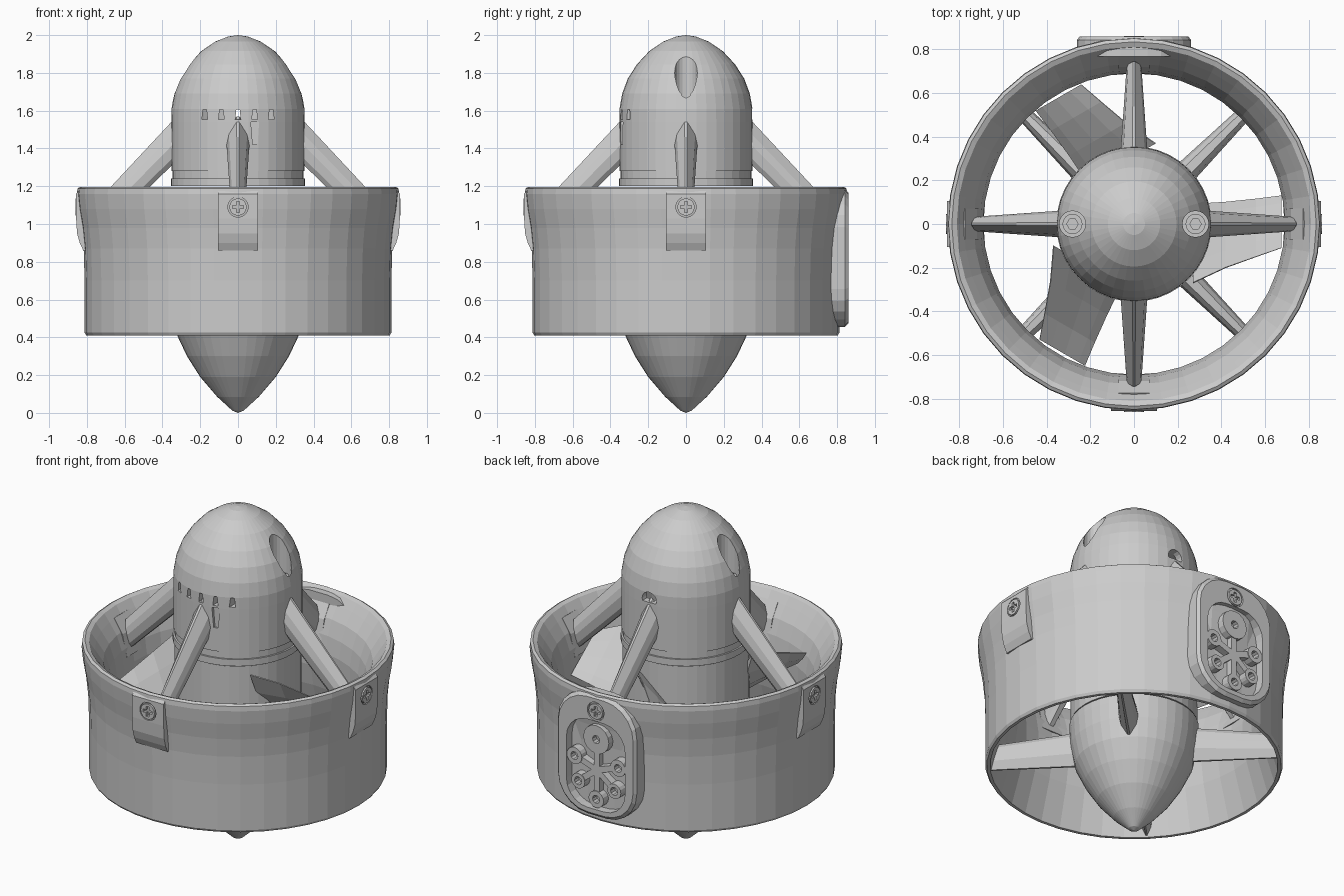
import bpy, bmesh, math
from mathutils import Matrix, Vector

if "Cube" in bpy.data.objects:
    bpy.data.objects.remove(bpy.data.objects["Cube"])

SEG = 40


def finish(name, bm, angle=0):
    bmesh.ops.remove_doubles(bm, verts=bm.verts, dist=1e-5)
    bmesh.ops.recalc_face_normals(bm, faces=bm.faces)
    bm.transform(Matrix.Rotation(math.radians(angle), 4, 'Z'))
    me = bpy.data.meshes.new(name)
    bm.to_mesh(me)
    bm.free()
    ob = bpy.data.objects.new(name, me)
    bpy.context.collection.objects.link(ob)
    return ob


def revolve(name, pts, closed=False):
    """Spin an (r, z) profile around the z axis."""
    bm = bmesh.new()
    vs = [bm.verts.new((r, 0, z)) for r, z in pts]
    es = [bm.edges.new(p) for p in zip(vs, vs[1:])]
    if closed:
        es.append(bm.edges.new((vs[-1], vs[0])))
    bmesh.ops.spin(bm, geom=vs + es, cent=(0, 0, 0), axis=(0, 0, 1),
                   angle=2 * math.pi, steps=SEG)
    bmesh.ops.dissolve_degenerate(bm, dist=1e-5, edges=bm.edges)
    return finish(name, bm)


def loft(name, rings, angle=0):
    """Skin a row of equal-length point rings, capped at both ends."""
    bm = bmesh.new()
    rows = [[bm.verts.new(p) for p in ring] for ring in rings]
    n = len(rows[0])
    for a, b in zip(rows, rows[1:]):
        for i in range(n):
            bm.faces.new((a[i], a[(i + 1) % n], b[(i + 1) % n], b[i]))
    bm.faces.new(rows[0])
    bm.faces.new(rows[-1])
    return finish(name, bm, angle)


def prism(name, outline, x0, x1, angle=0):
    """Extrude a (tangent, z) outline radially from x0 to x1."""
    return loft(name, [[(x, y, z) for y, z in outline] for x in (x0, x1)], angle)


def circle(cy, cz, r, n=16):
    return [(cy + r * math.cos(2 * math.pi * i / n),
             cz + r * math.sin(2 * math.pi * i / n)) for i in range(n)]


def rect(y0, y1, z0, z1):
    return [(y0, z0), (y1, z0), (y1, z1), (y0, z1)]


def round_rect(cz, hw, hh, rad, n=5):
    out = []
    for k, (sy, sz) in enumerate([(1, 1), (-1, 1), (-1, -1), (1, -1)]):
        for i in range(n + 1):
            a = math.pi / 2 * (k + i / n)
            out.append((sy * (hw - rad) + rad * math.cos(a),
                        cz + sz * (hh - rad) + rad * math.sin(a)))
    return out


def post(name, x, r, z0, z1, n=16):
    return loft(name, [[(x + a, b, z) for a, b in circle(0, 0, r, n)] for z in (z0, z1)])


def cut(ob, *cutters):
    """Subtract cutters from ob, bake the result and delete the cutters."""
    for c in cutters:
        m = ob.modifiers.new("cut", 'BOOLEAN')
        m.operation, m.solver, m.object = 'DIFFERENCE', 'EXACT', c
    dg = bpy.context.evaluated_depsgraph_get()
    me = bpy.data.meshes.new_from_object(ob.evaluated_get(dg))
    ob.modifiers.clear()
    ob.data = me
    for c in cutters:
        bpy.data.objects.remove(c)


def foil(upper, lower, w):
    """Teardrop section between two (r, z) points, half width w."""
    shape = [(0, .12), (.3, .8), (.55, 1), (.85, .8), (1, .4)]
    u, l = Vector(upper), Vector(lower)
    side = [(u.lerp(l, f), k * w) for f, k in shape]
    return [(p.x, k, p.y) for p, k in side] + [(p.x, -k, p.y) for p, k in side[::-1]]


# Duct ring: bell-mouthed inlet, throat, thin flared outlet
revolve("duct", [(.785, .41), (.803, .41), (.812, .425), (.812, .7), (.817, .87),
                 (.828, .98), (.845, 1.08), (.853, 1.16), (.85, 1.188), (.835, 1.197),
                 (.812, 1.187), (.78, 1.14), (.735, 1.07), (.705, .98), (.69, .88),
                 (.692, .78), (.715, .65), (.75, .53)], True)

# Tail cone and propeller hub
revolve("tail_cone", [(0, 0), (.03, .012), (.11, .085), (.2, .19), (.27, .3), (.322, .41),
                      (.345, .52), (.352, .62), (.352, .66), (0, .66)])
revolve("propeller_hub", [(0, .67), (.347, .67), (.347, 1.195), (0, 1.195)])

# Motor pod with domed nose, hollow behind the vents
pod = revolve("motor_pod", [(.31, 1.2), (.356, 1.2), (.356, 1.24), (.346, 1.24), (.346, 1.28),
                            (.353, 1.28), (.353, 1.54), (.352, 1.61), (.338, 1.69), (.308, 1.77),
                            (.26, 1.845), (.195, 1.915), (.12, 1.966), (.05, 1.993), (0, 2),
                            (0, 1.612), (.31, 1.612)], True)
cutters = []
for i in range(-2, 3):      # front vents
    x, w = i * .088, .015
    vent = [(x - w, 1.553), (x + w, 1.553), (x + w * .6, 1.607), (x - w * .6, 1.607)]
    cutters.append(prism("vent_cutter", vent, .2, .4, -90))
cutters.append(prism("latch_cutter", [(.078, 1.42), (.104, 1.42), (.112, 1.54), (.068, 1.54)],
                     .33, .4, -90))
arch = [(y, max(z, 1.553)) for y, z in circle(0, 1.566, .048)]
arch = [p for i, p in enumerate(arch) if p[1] > 1.5531 or i in (9, 15)]
cutters.append(prism("cable_hole_cutter", arch, .2, .4, 90))
for s in (-1, 1):           # recesses for the nose bolts
    cutters.append(post("bolt_recess_cutter", s * .282, .06, 1.622, 2.1, 20))
cut(pod, *cutters)

# Nose bolts with hex sockets
for s in (-1, 1):
    bolt = post("nose_bolt", s * .282, .046, 1.61, 1.655)
    cut(bolt, post("hex_cutter", s * .282, .026, 1.63, 1.7, 6))

# Inlet struts with feet, outlet stator vanes
for k in range(4):
    a = 90 * k
    loft("inlet_strut", [foil((.325, 1.57), (.325, 1.335), .062),
                         foil((.745, 1.12), (.70, .97), .034)], a)
    foot = [(.69, .93), (.80, .93), (.80, 1.13), (.775, 1.145), (.72, 1.06)]
    loft("strut_foot", [[(x, y, z) for x, z in foot] for y in (-.07, .07)], a)
    loft("stator_vane", [foil((.3, .42), (.3, .62), .055),
                         foil((.785, .42), (.748, .57), .032)], a + 45)

# Propeller: three twisted blades
BLADE = [(.27, -.27, 1.16, .09, .74, .03), (.42, -.20, 1.12, .10, .78, .024),
         (.56, -.15, 1.07, .115, .82, .018), (.675, -.11, 1.03, .13, .85, .012)]
for k in range(3):
    rings = []
    for r, y0, z0, y1, z1, t in BLADE:
        p, q = Vector((r, y0, z0)), Vector((r, y1, z1))
        n = Vector((0, z1 - z0, y0 - y1)).normalized() * t
        side = [(0, .1), (.25, .8), (.55, 1), (.85, .6), (1, .1)]
        rings.append([p.lerp(q, f) + n * (h + .8 * math.sin(math.pi * f)) for f, h in side] +
                     [p.lerp(q, f) - n * (h - .8 * math.sin(math.pi * f)) for f, h in side[::-1]])
    loft("propeller_blade", rings, 120 * k)


def screw(angle):
    head = prism("cross_screw", circle(0, 1.09, .046), .80, .8605, angle)
    cut(head, prism("slot_cutter", rect(-.03, .03, 1.081, 1.099), .84, .9, angle),
        prism("slot_cutter", rect(-.009, .009, 1.06, 1.12), .84, .9, angle))


# Clips on three sides, screws on all four
for a in (0, 180, 270):
    prof = [(.79, .86), (.819, .86), (.838, .9), (.852, .95), (.857, 1.03), (.857, 1.16),
            (.845, 1.175), (.8, 1.16)]
    clip = loft("duct_clip", [[(x, y, z) for x, z in prof] for y in (-.105, .105)], a)
    cut(clip, prism("screw_recess_cutter", circle(0, 1.09, .054), .835, .9, a))
    screw(a)
screw(90)

# Rear mounting plate with a pocket, bosses and webs
plate = loft("mount_plate", [[(x, y * s, .82 + (z - .82) * s)
                              for y, z in round_rect(.82, .262, .365, .2)]
                             for x, s in ((.768, 1), (.842, 1), (.859, .95))], 90)
cut(plate, prism("pocket_cutter", round_rect(.765, .195, .265, .14), .805, .9, 90),
    prism("screw_recess_cutter", circle(0, 1.09, .056), .83, .9, 90))

hub = (0, .735)
bosses = [((0, .92), .085), ((-.145, .785), .05), ((.145, .785), .05),
          ((-.12, .64), .045), ((.12, .64), .045), ((0, .56), .05)]
for (y, z), r in bosses:
    boss = prism("plate_boss", circle(y, z, r), .79, .855, 90)
    cut(boss, prism("hole_cutter", circle(y, z, .024, 10), .815, .9, 90))
    d = (Vector((y, z)) - Vector(hub))
    end = Vector(hub) + d * (1 - r * .8 / d.length)
    n = Vector((-d.y, d.x)).normalized() * .018
    prism("plate_web", [tuple(Vector(hub) + n), tuple(Vector(hub) - n),
                        tuple(end - n), tuple(end + n)], .79, .85, 90)
